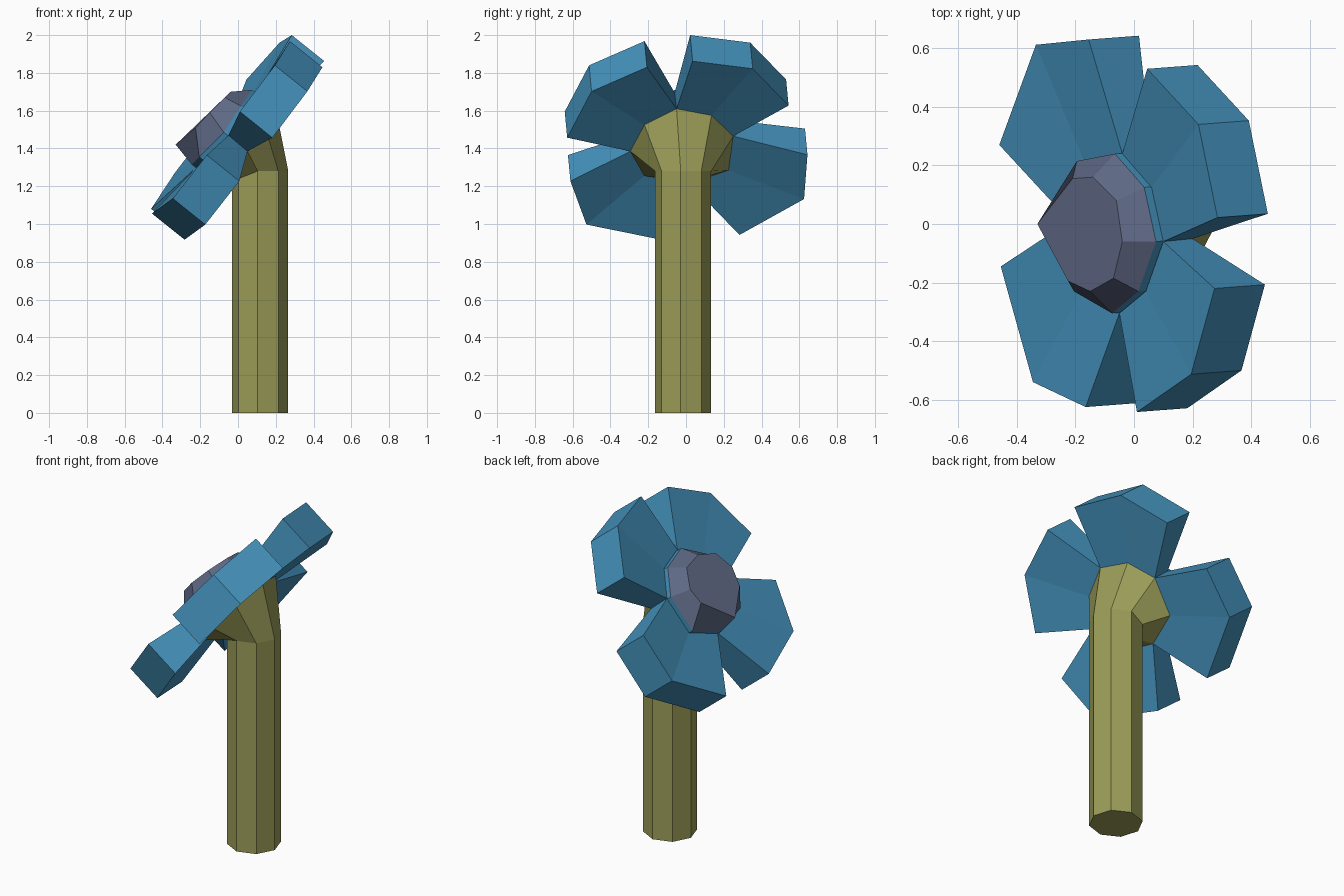
import bpy, bmesh, math
from mathutils import Vector

if "Cube" in bpy.data.objects:
    bpy.data.objects.remove(bpy.data.objects["Cube"])


def material(name, rgb):
    m = bpy.data.materials.new(name)
    lin = [((c / 255 + 0.055) / 1.055) ** 2.4 for c in rgb]
    m.diffuse_color = (*lin, 1.0)
    m.use_nodes = True
    m.node_tree.nodes["Principled BSDF"].inputs["Base Color"].default_value = m.diffuse_color
    return m


blue = material("petal blue", (68, 145, 187))
olive = material("stem olive", (155, 157, 88))
slate = material("centre slate", (94, 104, 132))


def build(name, verts, faces, mat):
    bm = bmesh.new()
    vs = [bm.verts.new(v) for v in verts]
    for f in faces:
        bm.faces.new([vs[i] for i in f])
    bmesh.ops.recalc_face_normals(bm, faces=bm.faces)
    me = bpy.data.meshes.new(name)
    bm.to_mesh(me)
    bm.free()
    me.materials.append(mat)
    ob = bpy.data.objects.new(name, me)
    bpy.context.collection.objects.link(ob)
    return ob


def loft(name, rings, mat):
    """Skin a stack of equal-sized rings and cap both ends."""
    n = len(rings[0])
    verts = [p for r in rings for p in r]
    faces = [list(range(n)), list(range(len(verts) - n, len(verts)))]
    for k in range(len(rings) - 1):
        for i in range(n):
            j = (i + 1) % n
            faces.append([k * n + i, k * n + j, (k + 1) * n + j, (k + 1) * n + i])
    return build(name, verts, faces, mat)


def shift(points, offset):
    return [Vector(p) + Vector(offset) for p in points]


# Tilted eight-sided ring where the petals join, starting at its top corner
root_front = [(0.10, -0.06, 1.695), (0.06, 0.125, 1.66), (-0.04, 0.24, 1.55), (-0.17, 0.215, 1.37),
              (-0.22, 0.01, 1.30), (-0.18, -0.23, 1.34), (-0.05, -0.305, 1.47), (0.04, -0.23, 1.61)]
root_back = shift(root_front, (0.10, 0.01, -0.085))
core_top = shift(root_front, (-0.025, 0.0, 0.015))

# Stem flaring into the tilted calyx
stem_foot, stem_top = [], []
for i in range(8):
    a = math.radians(-5 + 45 * i)
    x, y = 0.1175 + 0.149 * math.cos(a), -0.015 + 0.149 * math.sin(a)
    stem_foot.append((x, y, 0.0))
    stem_top.append((x, y, min(1.28, 1.22 + 0.6 * (x + 0.03))))
loft("stem", [stem_foot, stem_top, root_back], olive)

# Core that the petals grow from
loft("flower_core", [root_back, core_top], blue)

# Bevelled flower centre
centre_face = [(-0.04, -0.06, 1.70), (-0.06, 0.08, 1.68), (-0.14, 0.16, 1.60), (-0.21, 0.155, 1.535),
               (-0.33, 0.0, 1.42), (-0.225, -0.195, 1.51), (-0.15, -0.23, 1.59), (-0.07, -0.185, 1.67)]
loft("flower_centre", [core_top, centre_face], slate)

# Four petals, each spanning two ring edges; three rim points per petal
rims = {
    "petal_upper_back": [(0.285, 0.022, 2.0), (0.22, 0.34, 1.96), (0.045, 0.53, 1.765)],
    "petal_lower_back": [(-0.155, 0.63, 1.505), (-0.335, 0.612, 1.27), (-0.46, 0.27, 1.08)],
    "petal_lower_front": [(-0.455, -0.145, 1.055), (-0.345, -0.54, 1.135), (-0.165, -0.625, 1.365)],
    "petal_upper_front": [(0.01, -0.642, 1.595), (0.195, -0.513, 1.84), (0.275, -0.22, 1.968)],
}
for k, (name, rim) in enumerate(rims.items()):
    ids = [(2 * k + i) % 8 for i in range(3)]
    front = [root_front[i] for i in ids] + rim[::-1]
    back = [root_back[i] for i in ids] + shift(rim[::-1], (0.172, 0.013, -0.138))
    faces = [(0, 1, 4, 5), (1, 2, 3, 4), (6, 7, 10, 11), (7, 8, 9, 10)]
    faces += [(i, (i + 1) % 6, (i + 1) % 6 + 6, i + 6) for i in range(6)]
    build(name, front + back, faces, blue)
